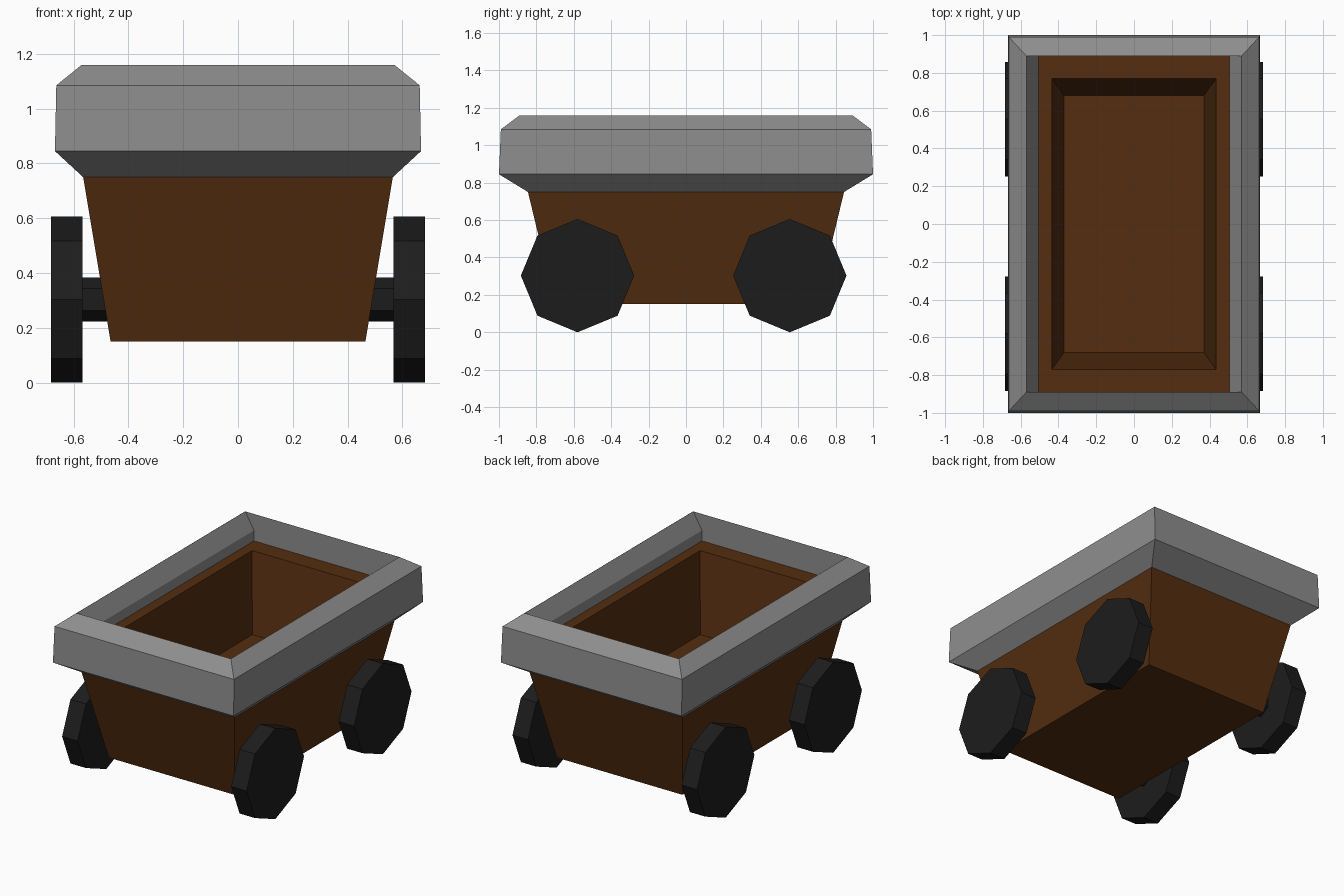
import bpy, bmesh, math

if "Cube" in bpy.data.objects:
    bpy.data.objects.remove(bpy.data.objects["Cube"])


def material(name, rgb):
    m = bpy.data.materials.new(name)
    m.diffuse_color = (*rgb, 1)
    m.use_nodes = True
    m.node_tree.nodes["Principled BSDF"].inputs["Base Color"].default_value = m.diffuse_color
    return m


def finish(bm, name, mat):
    bmesh.ops.recalc_face_normals(bm, faces=bm.faces)
    me = bpy.data.meshes.new(name)
    bm.to_mesh(me)
    bm.free()
    me.materials.append(mat)
    ob = bpy.data.objects.new(name, me)
    bpy.context.collection.objects.link(ob)
    return ob


def rect_loft(name, rings, mat, closed=False):
    """Loft through rectangles (half x, half y, z); cap the ends or close into a frame."""
    bm = bmesh.new()
    loops = [[bm.verts.new((sx * x, sy * y, z))
              for sx, sy in ((-1, -1), (1, -1), (1, 1), (-1, 1))] for x, y, z in rings]
    pairs = list(zip(loops, loops[1:]))
    if closed:
        pairs.append((loops[-1], loops[0]))
    else:
        bm.faces.new(loops[0])
        bm.faces.new(loops[-1])
    for a, b in pairs:
        for i in range(4):
            j = (i + 1) % 4
            bm.faces.new((a[i], a[j], b[j], b[i]))
    return finish(bm, name, mat)


def x_prism(name, sides, radius, x0, x1, y, z, mat):
    """Prism along x with one corner pointing up."""
    bm = bmesh.new()
    ends = [[bm.verts.new((x, y + radius * math.sin(2 * math.pi * i / sides),
                           z + radius * math.cos(2 * math.pi * i / sides)))
             for i in range(sides)] for x in (x0, x1)]
    for e in ends:
        bm.faces.new(e)
    for i in range(sides):
        j = (i + 1) % sides
        bm.faces.new((ends[0][i], ends[0][j], ends[1][j], ends[1][i]))
    return finish(bm, name, mat)


wood = material("wood", (0.09, 0.027, 0.005))
metal = material("metal", (0.27, 0.27, 0.27))
black = material("black", (0.012, 0.012, 0.012))

# Tapered tub: outside walls, top ledge, inside walls, floor
rect_loft("tub", [(0.465, 0.70, 0.15), (0.565, 0.845, 0.75), (0.505, 0.89, 0.98),
                  (0.435, 0.77, 0.98), (0.37, 0.68, 0.47)], wood)

# Bevelled rim frame
rect_loft("rim", [(0.565, 0.845, 0.75), (0.668, 1.0, 0.845), (0.663, 0.99, 1.085),
                  (0.57, 0.89, 1.16), (0.505, 0.89, 1.05), (0.505, 0.89, 0.98)],
          metal, closed=True)

# Axles and wheels
for end, y in (("front", -0.58), ("back", 0.555)):
    x_prism(f"{end}_axle", 6, 0.08, -0.58, 0.58, y, 0.303, black)
    for side, s in (("left", -1), ("right", 1)):
        x_prism(f"{end}_{side}_wheel", 8, 0.303, s * 0.568, s * 0.682, y, 0.303, black)
